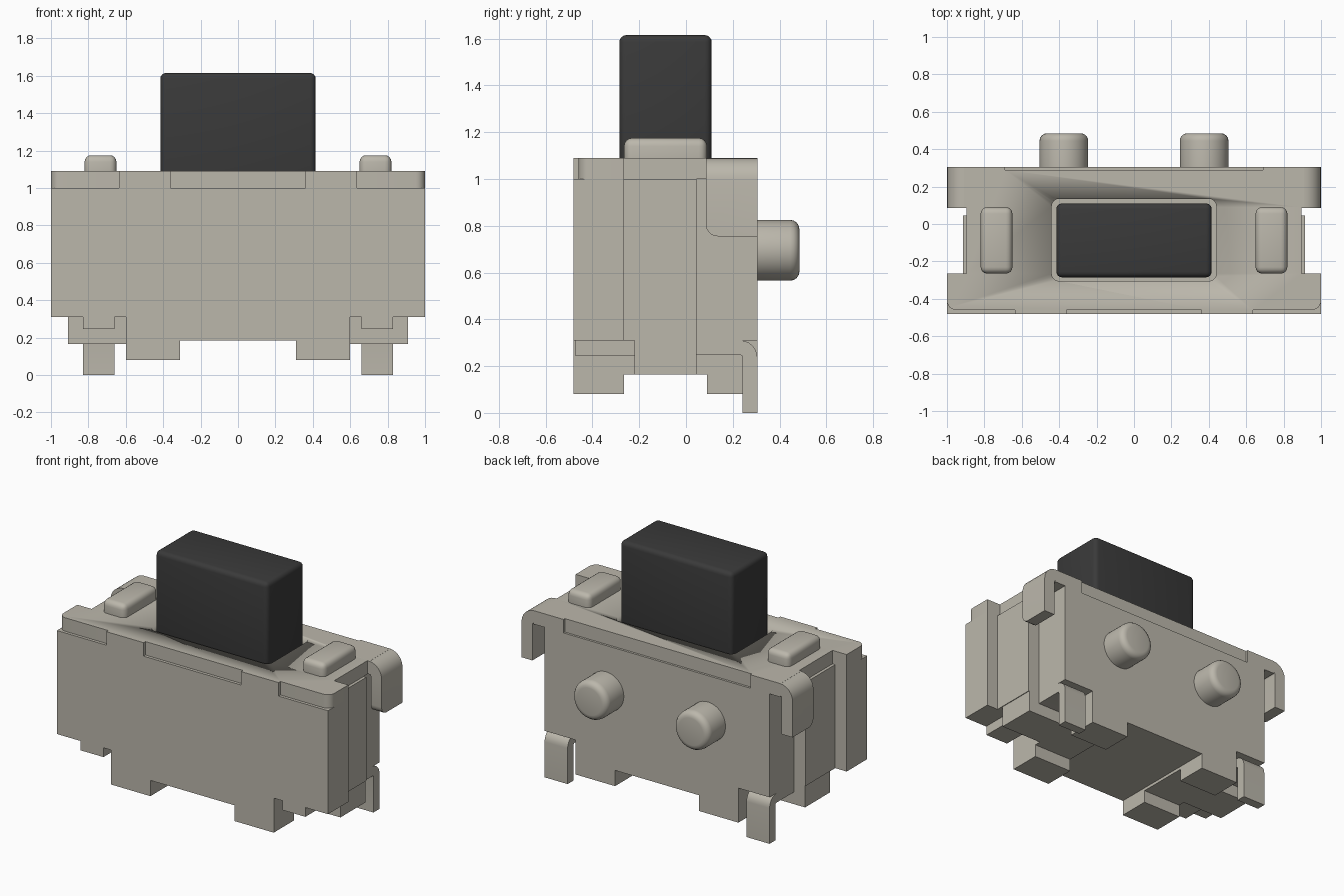
import bpy, bmesh, math
from mathutils import Matrix

if "Cube" in bpy.data.objects:
    bpy.data.objects.remove(bpy.data.objects["Cube"], do_unlink=True)


def material(name, rgb):
    m = bpy.data.materials.new(name)
    m.use_nodes = True
    m.diffuse_color = (*rgb, 1)
    m.node_tree.nodes["Principled BSDF"].inputs["Base Color"].default_value = (*rgb, 1)
    return m


beige = material("warm grey", (0.50, 0.475, 0.41))
black = material("charcoal", (0.042, 0.042, 0.042))


def finish(name, bm, mat):
    bmesh.ops.recalc_face_normals(bm, faces=bm.faces)
    me = bpy.data.meshes.new(name)
    bm.to_mesh(me)
    bm.free()
    me.materials.append(mat)
    ob = bpy.data.objects.new(name, me)
    bpy.context.collection.objects.link(ob)
    bpy.ops.object.select_all(action='DESELECT')
    ob.select_set(True)
    bpy.context.view_layer.objects.active = ob
    bpy.ops.object.shade_smooth_by_angle(angle=math.radians(32))
    return ob


def bevel(bm, edges, r, seg=4):
    bmesh.ops.bevel(bm, geom=list(edges), offset=r, segments=seg, profile=0.5, affect='EDGES')


def prism_mesh(pts, axis, lo, hi):
    """Extrude a 2D outline along an axis from lo to hi."""
    place = {'x': lambda u, v, w: (w, u, v),
             'y': lambda u, v, w: (u, w, v),
             'z': lambda u, v, w: (u, v, w)}[axis]
    bm = bmesh.new()
    a, b = ([bm.verts.new(place(u, v, w)) for u, v in pts] for w in (lo, hi))
    bm.faces.new(a)
    bm.faces.new(b[::-1])
    n = len(pts)
    for i in range(n):
        j = (i + 1) % n
        bm.faces.new((a[i], a[j], b[j], b[i]))
    return bm


def prism(name, pts, axis, lo, hi, mat=beige):
    return finish(name, prism_mesh(pts, axis, lo, hi), mat)


def box(name, x, y, z, mat=beige, r=0):
    bm = prism_mesh([(x[0], y[0]), (x[1], y[0]), (x[1], y[1]), (x[0], y[1])], 'z', *z)
    if r:
        bevel(bm, bm.edges, r)
    return finish(name, bm, mat)


def mirrored(half):
    return half + [(-u, v) for u, v in reversed(half)]


def arc(cx, cy, r, a0, a1, n=6):
    steps = [math.radians(a0 + (a1 - a0) * i / n) for i in range(n + 1)]
    return [(cx + r * math.cos(t), cy + r * math.sin(t)) for t in steps]


def bent_strip(u0, u1, top, bottom, t, r):
    """Outline of a flat strip that turns down at its outer end."""
    return ([(u0, top)] + arc(u1 - r, top - r, r, 90, 0)
            + [(u1, bottom), (u1 - t, bottom)]
            + arc(u1 - r, top - r, r - t, 0, 90) + [(u0, top - t)])


BACK = 0.305

# Housing: stepped plan, then the lower walls with feet
prism("housing", mirrored([(1, -.48), (1, -.265), (.915, -.265), (.915, .045),
                           (.83, .045), (.83, BACK)]), 'z', .31, 1.0)
feet = mirrored([(.6, .32), (.6, .08), (.31, .08), (.31, .185)])
prism("front_feet", feet, 'y', -.48, -.265)
prism("back_feet", feet, 'y', .09, BACK)
box("housing_underside", (-.6, .6), (-.27, .1), (.185, .32))

# Cover plate with relieved front and back edges
cover = prism("cover", mirrored(
    [(.36, -.46), (.36, -.48), (.635, -.48), (.635, -.46)] + arc(.95, -.41, .05, -90, 0)
    + [(1, -.265), (.895, -.265), (.895, .09), (.91, .09), (.91, BACK),
       (.69, BACK), (.69, .29)]), 'z', 1.0, 1.09)

# Opening around the button
opening = prism_mesh([(-.44, -.305), (.44, -.305), (.44, .135), (-.44, .135)], 'z', .95, 1.2)
bevel(opening, [e for e in opening.edges
                if abs(e.verts[0].co.z - e.verts[1].co.z) > .1], .04)
cutter = finish("opening_cutter", opening, beige)
cutter.hide_render = True
cut = cover.modifiers.new("opening", 'BOOLEAN')
cut.operation = 'DIFFERENCE'
cut.solver = 'EXACT'
cut.object = cutter
bpy.context.view_layer.objects.active = cover
bpy.ops.object.modifier_apply(modifier=cut.name)
bpy.data.objects.remove(cutter, do_unlink=True)

# Button
box("button", (-.415, .415), (-.285, .11), (.98, 1.615), black, .03)

for side, s in (("left", 1), ("right", -1)):
    # Side hook of the cover, rounded at its lower corners
    hook = prism_mesh([(s * u, v) for u, v in bent_strip(.89, 1, 1.09, .755, .08, .095)],
                      'y', .085, BACK)
    for back, r in ((False, .05), (True, .085)):
        corner = [e for e in hook.edges
                  if all(v.co.z < .76 and (v.co.y > .2) == back for v in e.verts)]
        bevel(hook, corner, r, 5)
    finish(side + "_cover_hook", hook, beige)

    # Raised rib on the cover
    box(side + "_top_rib", sorted((s * .65, s * .82)), (-.265, .09), (1.02, 1.175), beige, .035)

    # Lower side block, front terminal stub and bent back leg
    box(side + "_lower_block", sorted((s * .59, s * .91)), (-.22, .045), (.165, .33))
    box(side + "_foot_bridge", sorted((s * .31, s * .6)), (-.27, .095), (.165, .2))
    box(side + "_front_terminal", sorted((s * .66, s * .83)), (-.475, -.2), (.245, .312))
    prism(side + "_back_leg", bent_strip(.03, BACK, .31, 0, .063, .073),
          'x', s * .66, s * .83)

    # Round locating peg on the back
    peg = bmesh.new()
    bmesh.ops.create_cone(peg, cap_ends=True, segments=40, radius1=.13, radius2=.13, depth=.2,
                          matrix=Matrix.Translation((s * .375, .385, .695))
                          @ Matrix.Rotation(-math.pi / 2, 4, 'X'))
    bevel(peg, [e for e in peg.edges if all(v.co.y > .45 for v in e.verts)], .04)
    finish(side + "_back_peg", peg, beige)
